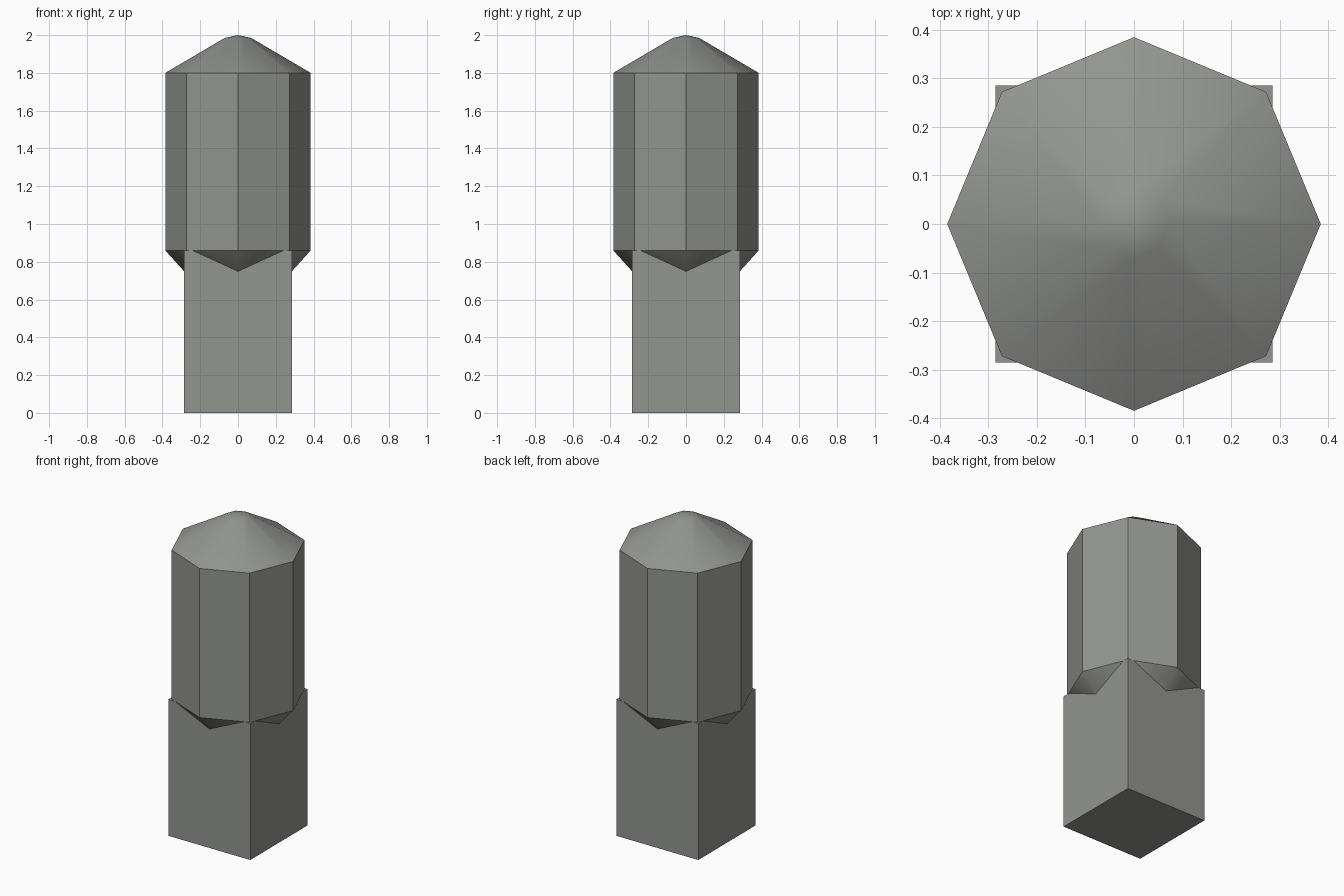
import bpy, bmesh, math

cube = bpy.data.objects.get("Cube")
if cube:
    bpy.data.objects.remove(cube, do_unlink=True)

grey = bpy.data.materials.new("warm_grey")
grey.use_nodes = True
colour = (0.29, 0.30, 0.28, 1)
grey.diffuse_color = colour
grey.node_tree.nodes["Principled BSDF"].inputs["Base Color"].default_value = colour


def add_object(name, bm):
    bmesh.ops.recalc_face_normals(bm, faces=bm.faces)
    mesh = bpy.data.meshes.new(name)
    bm.to_mesh(mesh)
    bm.free()
    mesh.materials.append(grey)
    obj = bpy.data.objects.new(name, mesh)
    bpy.context.collection.objects.link(obj)
    return obj


# Square post
HALF, TOP = 0.285, 0.86
bm = bmesh.new()
bmesh.ops.create_cube(bm, size=1)
for v in bm.verts:
    v.co = (v.co.x * 2 * HALF, v.co.y * 2 * HALF, (v.co.z + 0.5) * TOP)
add_object("square_post", bm)

# Octagonal head: profile of (radius, height), tapered underside to rounded tip
profile = [(0.06, 0.50), (0.385, TOP), (0.385, 1.80), (0.07, 1.985)]
SIDES = 8
bm = bmesh.new()
rings = []
for r, z in profile:
    angles = [math.tau * i / SIDES for i in range(SIDES)]
    rings.append([bm.verts.new((r * math.cos(a), r * math.sin(a), z)) for a in angles])
tip = bm.verts.new((0, 0, 2))
bm.faces.new(rings[0])
for lower, upper in zip(rings, rings[1:]):
    for i in range(SIDES):
        j = (i + 1) % SIDES
        bm.faces.new((lower[i], lower[j], upper[j], upper[i]))
for i in range(SIDES):
    bm.faces.new((rings[-1][i], rings[-1][(i + 1) % SIDES], tip))

# Smooth tapered ends, flat sides, crisp rims
for f in bm.faces:
    f.smooth = abs(f.normal.z) > 0.1 or len(f.verts) == 3
bm.normal_update()
for f in bm.faces:
    f.smooth = abs(f.normal.z) > 0.1
for ring in rings[1:3]:
    for i in range(SIDES):
        bm.edges.get((ring[i], ring[(i + 1) % SIDES])).smooth = False
add_object("octagonal_head", bm)
